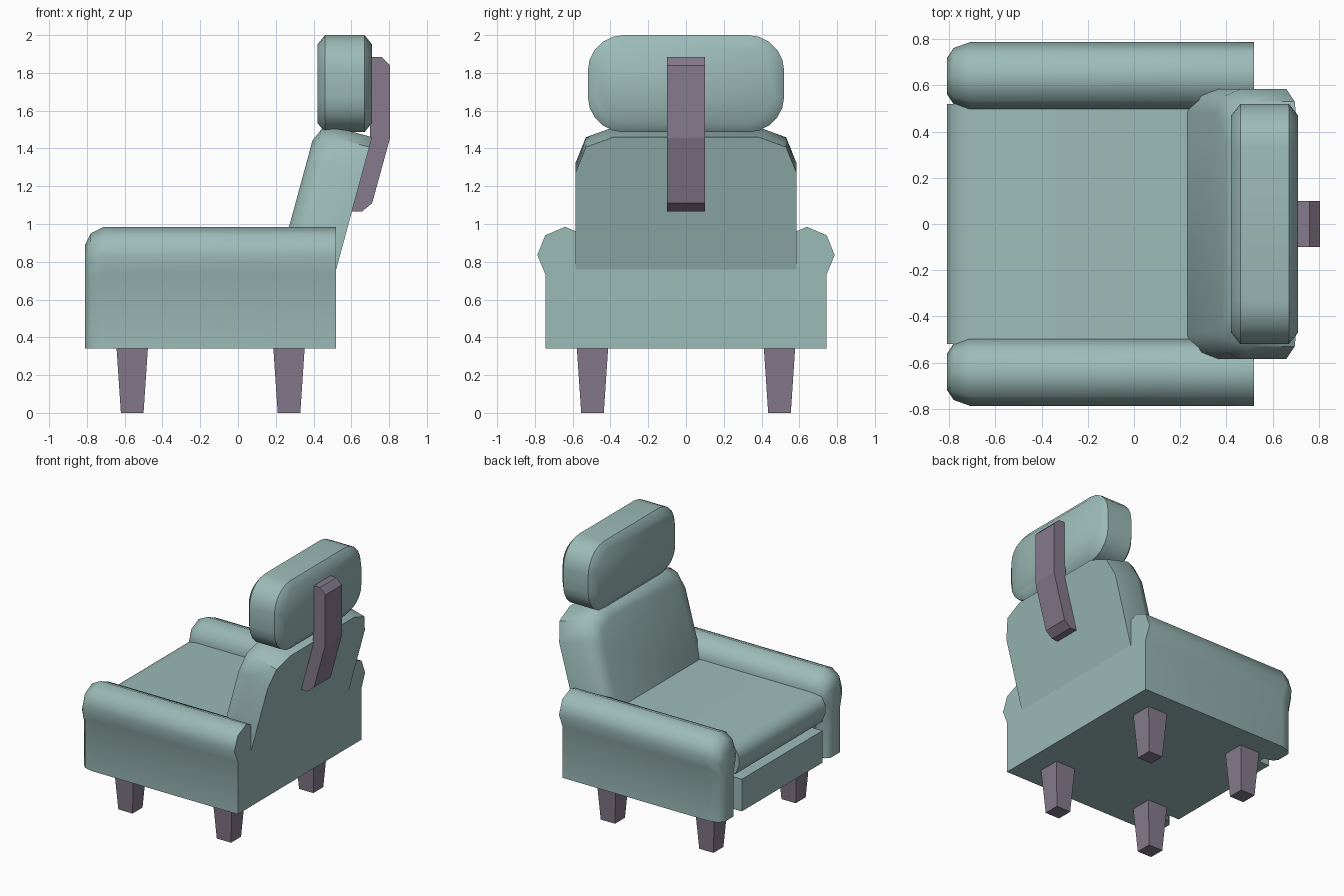
import bpy, bmesh, math
from mathutils import Vector

cube = bpy.data.objects.get("Cube")
if cube:
    bpy.data.objects.remove(cube, do_unlink=True)


def material(name, rgb):
    mat = bpy.data.materials.new(name)
    mat.use_nodes = True
    mat.diffuse_color = (*rgb, 1)
    mat.node_tree.nodes["Principled BSDF"].inputs["Base Color"].default_value = (*rgb, 1)
    return mat


TEAL = material("teal upholstery", (0.33, 0.495, 0.48))
PLUM = material("plum wood", (0.24, 0.195, 0.265))


def loft(name, rings, mat, smooth=True):
    """Skin a list of matching point rings and cap both ends."""
    bm = bmesh.new()
    loops = [[bm.verts.new(p) for p in ring] for ring in rings]
    for a, b in zip(loops, loops[1:]):
        for i in range(len(a)):
            j = (i + 1) % len(a)
            bm.faces.new((a[i], a[j], b[j], b[i]))
    bm.faces.new(loops[0])
    bm.faces.new(loops[-1])
    bmesh.ops.recalc_face_normals(bm, faces=bm.faces)
    mesh = bpy.data.meshes.new(name)
    bm.to_mesh(mesh)
    bm.free()
    mesh.materials.append(mat)
    obj = bpy.data.objects.new(name, mesh)
    bpy.context.collection.objects.link(obj)
    if smooth:
        bpy.ops.object.select_all(action="DESELECT")
        obj.select_set(True)
        bpy.context.view_layer.objects.active = obj
        bpy.ops.object.shade_smooth_by_angle(angle=math.radians(47))
    return obj


def extrude_y(name, profile, half, mat, smooth=True):
    """Sweep an (x, z) profile across the width."""
    return loft(name, [[(x, y, z) for x, z in profile] for y in (-half, half)], mat, smooth)


def box_profile(x0, x1, z0, z1):
    return [(x0, z0), (x1, z0), (x1, z1), (x0, z1)]


# Base, front rail and seat cushion
extrude_y("base", box_profile(-0.72, 0.52, 0.34, 0.76), 0.56, TEAL, False).data
extrude_y("front_rail", box_profile(-0.81, -0.70, 0.34, 0.585), 0.485, TEAL, False)
cushion = [(0.48, 0.60), (-0.71, 0.60), (-0.78, 0.63), (-0.81, 0.70),
           (-0.81, 0.765), (-0.78, 0.82), (-0.71, 0.845), (0.48, 0.845)]
extrude_y("seat_cushion", cushion, 0.52, TEAL)

# Rolled arms, tapering in at the front
half_arm = [(0.105, 0.34), (0.105, 0.735), (0.147, 0.835), (0.105, 0.94)]
arm = half_arm + [(0, 0.985)] + [(-y, z) for y, z in reversed(half_arm)]
arm_stations = [(-0.81, 0.53, 0.853), (-0.78, 0.83, 0.945), (-0.71, 1, 1), (0.52, 1, 1)]
for side, label in ((1, "back_side"), (-1, "front_side")):
    rings = [[(x, side * (0.64 + y * ky), 0.34 + (z - 0.34) * kz) for y, z in arm]
             for x, ky, kz in arm_stations]
    loft("arm_" + label, rings, TEAL)

# Tilted backrest with softened front edges
origin = Vector((0.52, 0, 0.76))
up = Vector((0.262, 0, 0.965))
forward = Vector((-0.965, 0, 0.262))


def back_ring(depth, inset):
    half = [(0.585 - inset, -0.1), (0.585 - inset, 0.53 - inset * 0.6),
            (0.53 - inset * 0.8, 0.67 - inset * 0.85), (0.385 - inset * 0.4, 0.725 - inset)]
    outline = half + [(-y, u) for y, u in reversed(half)]
    return [origin + up * u + forward * depth + Vector((0, y, 0)) for y, u in outline]


loft("backrest", [back_ring(d, i) for d, i in
                  ((0, 0), (0.2, 0), (0.27, 0.03), (0.30, 0.10))], TEAL)


# Pillow headrest: rounded rectangle lofted with bevelled faces
def pillow_ring(x, inset, radius=0.19, steps=5):
    ring = []
    for quarter, (sy, sz) in enumerate(((1, 1), (-1, 1), (-1, -1), (1, -1))):
        for k in range(steps + 1):
            a = math.pi / 2 * (quarter + k / steps)
            r = radius - inset
            ring.append((x, sy * (0.52 - radius) + r * math.cos(a),
                         1.743 + sz * (0.257 - radius) + r * math.sin(a)))
    return ring


loft("headrest", [pillow_ring(x, i) for x, i in
                  ((0.42, 0.05), (0.46, 0), (0.67, 0), (0.71, 0.05))], TEAL)

# Bent strut holding the headrest
strut = [(0.70, 1.885), (0.76, 1.885), (0.805, 1.84), (0.805, 1.455),
         (0.71, 1.11), (0.655, 1.065), (0.60, 1.065), (0.70, 1.44)]
extrude_y("headrest_strut", strut, 0.1, PLUM, False)

# Tapered square legs
for x in (-0.56, 0.27):
    for y in (-0.495, 0.495):
        rings = [[(x + sx * h, y + sy * h, z) for sx, sy in ((-1, -1), (1, -1), (1, 1), (-1, 1))]
                 for z, h in ((0, 0.06), (0.345, 0.083))]
        loft("leg", rings, PLUM, False)
